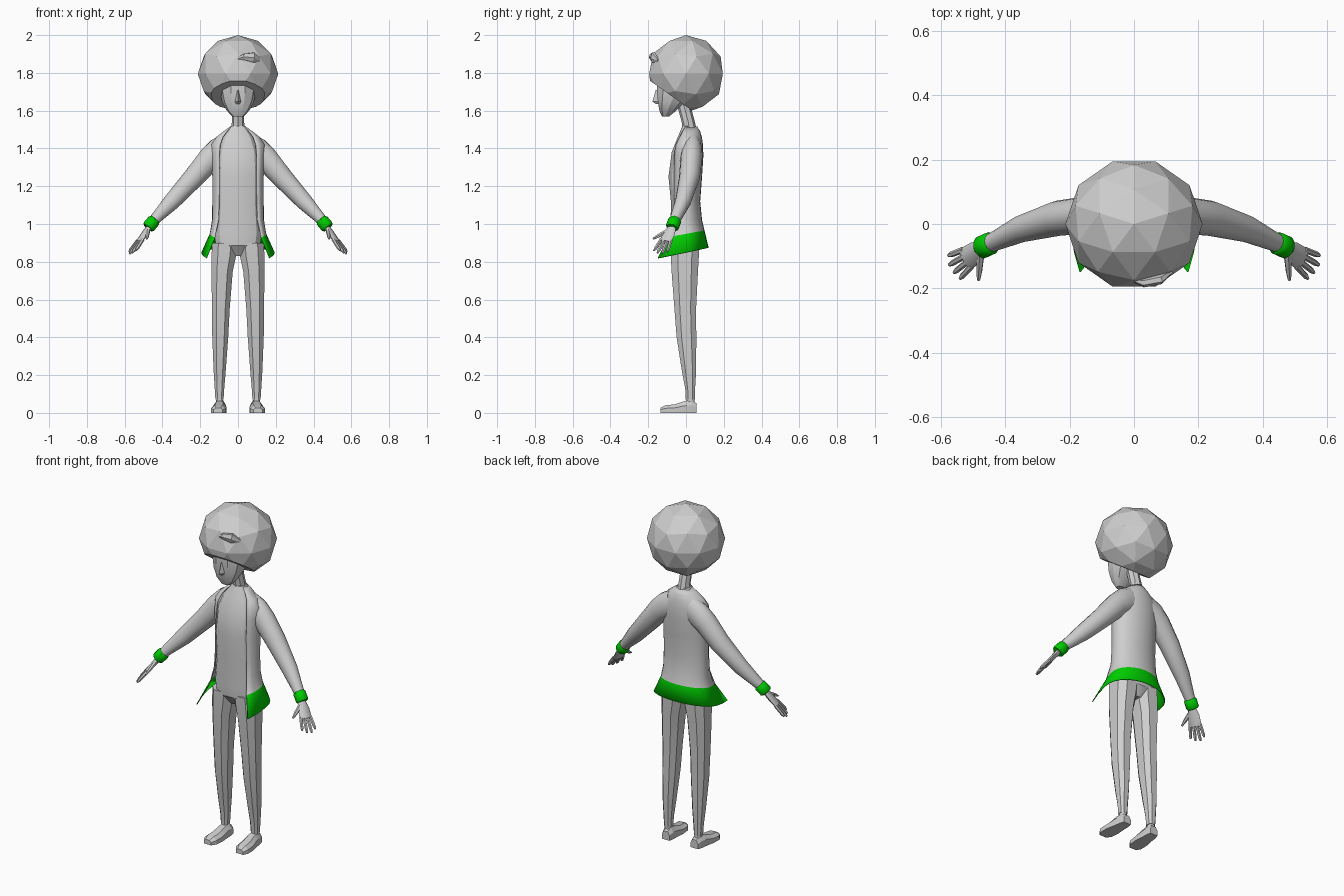
import bpy, bmesh, math
from mathutils import Vector, Matrix

cube = bpy.data.objects.get("Cube")
if cube:
    bpy.data.objects.remove(cube, do_unlink=True)


def material(name, rgb):
    m = bpy.data.materials.new(name)
    m.use_nodes = True
    m.diffuse_color = (*rgb, 1)
    m.node_tree.nodes["Principled BSDF"].inputs["Base Color"].default_value = (*rgb, 1)
    return m


GREY = material("light grey", (0.62, 0.62, 0.62))
GREEN = material("bright green", (0, 0.6, 0))


def finish(name, bm, mats=(GREY,), smooth=None):
    bmesh.ops.recalc_face_normals(bm, faces=bm.faces)
    mesh = bpy.data.meshes.new(name)
    bm.to_mesh(mesh)
    bm.free()
    for m in mats:
        mesh.materials.append(m)
    ob = bpy.data.objects.new(name, mesh)
    bpy.context.collection.objects.link(ob)
    if smooth:
        bpy.ops.object.select_all(action='DESELECT')
        ob.select_set(True)
        bpy.context.view_layer.objects.active = ob
        bpy.ops.object.shade_smooth_by_angle(angle=math.radians(smooth))
    return ob


def loft(name, rings, mats=(GREY,), smooth=None, side=1, closed=True):
    """Skin a list of point rings; side=-1 mirrors across x."""
    bm = bmesh.new()
    rows = [[bm.verts.new((p[0] * side, p[1], p[2])) for p in r] for r in rings]
    n = len(rows[0])
    for i, (a, b) in enumerate(zip(rows, rows[1:])):
        for k in range(n if closed else n - 1):
            j = (k + 1) % n
            f = bm.faces.new((a[k], a[j], b[j], b[k]))
            f.material_index = 1 if len(mats) > 1 and i == 0 else 0
    if closed:
        bm.faces.new(rows[0])
        bm.faces.new(rows[-1])
    return finish(name, bm, mats, smooth)


def bow(v, e):
    return math.copysign(abs(v) ** e, v)


def level(z, hw, front, back, n=12, cx=0, e=0.8):
    """Horizontal rounded-box ring."""
    cy, ry = (front + back) / 2, (back - front) / 2
    angles = [2 * math.pi * (k + 0.5) / n for k in range(n)]
    return [(cx + hw * bow(math.sin(t), e), cy - ry * bow(math.cos(t), e), z) for t in angles]


def tube(path, radii, ref, n=10):
    """Rings along a path; radii are (along ref, across ref)."""
    pts = [Vector(p) for p in path]
    rings = []
    for i, p in enumerate(pts):
        t = (pts[min(i + 1, len(pts) - 1)] - pts[max(i - 1, 0)]).normalized()
        u = Vector(ref)
        u = (u - t * u.dot(t)).normalized()
        w = t.cross(u)
        a, b = radii[i]
        rings.append([p + u * a * math.cos(2 * math.pi * k / n) + w * b * math.sin(2 * math.pi * k / n)
                      for k in range(n)])
    return rings


# Shirt and hips
loft("shirt", [level(*r) for r in (
    (0.83, 0.03, -0.05, 0.04), (0.885, 0.12, -0.086, 0.073), (0.95, 0.13, -0.09, 0.075),
    (1.1, 0.12, -0.08, 0.06), (1.25, 0.12, -0.095, 0.07), (1.38, 0.115, -0.078, 0.075),
    (1.46, 0.085, -0.045, 0.07), (1.52, 0.038, -0.02, 0.05))], smooth=25)

# Open coat with a flared hem: height, tilt, half width, front depth, back depth, opening angle
coat_rings = []
for z, tilt, hw, front, back, cut in (
        (0.85, 0.2, 0.195, 0.30, 0.12, 60), (0.948, 0.18, 0.15, 0.17, 0.098, 56),
        (1.02, 0, 0.138, 0.11, 0.085, 50), (1.12, 0, 0.136, 0.095, 0.075, 48),
        (1.25, 0, 0.136, 0.095, 0.085, 47), (1.36, 0, 0.142, 0.09, 0.092, 45),
        (1.42, 0, 0.142, 0.075, 0.09, 42), (1.46, 0, 0.115, 0.05, 0.084, 45),
        (1.49, 0, 0.078, 0.03, 0.075, 50), (1.515, 0, 0.042, 0.01, 0.06, 60)):
    ring = []
    for k in range(19):
        t = math.radians(cut + (360 - 2 * cut) * k / 18)
        y = -math.cos(t) * (front if math.cos(t) > 0 else back)
        ring.append((hw * math.sin(t), y, z + tilt * y))
    coat_rings.append(ring)
coat = loft("coat", coat_rings, (GREY, GREEN), 50, closed=False)
shell = coat.modifiers.new("thickness", 'SOLIDIFY')
shell.thickness = 0.005

# Neck
loft("neck", tube([(0, 0.02, 1.48), (0, 0.012, 1.54), (0, -0.02, 1.66)],
                  [(0.042, 0.04), (0.032, 0.034), (0.032, 0.034)], (1, 0, 0), 8), smooth=30)

# Head and nose
loft("head", [level(*r, 10) for r in (
    (1.568, 0.028, -0.128, -0.09), (1.6, 0.06, -0.143, -0.05), (1.65, 0.085, -0.152, 0.0),
    (1.7, 0.096, -0.158, 0.05), (1.78, 0.1, -0.158, 0.08))], smooth=25)
loft("nose", [[(x * w, y, z) for x, y in ((-1, -0.145), (0, tip), (1, -0.145))]
              for z, w, tip in ((1.635, 0.012, -0.158), (1.648, 0.018, -0.178), (1.71, 0.007, -0.16))])

# Faceted round hair, cut on a slope above the face
bm = bmesh.new()
bmesh.ops.create_icosphere(bm, subdivisions=2, radius=0.207)
bmesh.ops.rotate(bm, cent=(0, 0, 0), matrix=Matrix.Rotation(math.pi / 2, 3, 'Z'), verts=bm.verts)
bmesh.ops.scale(bm, vec=(1.03, 0.99, 0.99), verts=bm.verts)
bmesh.ops.translate(bm, vec=(0, 0, 1.795), verts=bm.verts)
cut = bmesh.ops.bisect_plane(bm, geom=bm.verts[:] + bm.edges[:] + bm.faces[:], plane_co=(0, 0.03, 1.602),
                             plane_no=(0, 0.58, 0.82), clear_inner=True)
bmesh.ops.holes_fill(bm, edges=[e for e in cut["geom_cut"] if isinstance(e, bmesh.types.BMEdge)])
finish("hair", bm)

# Small curl on the front of the hair
loft("hair_curl", tube([(0.0, -0.175, 1.875), (0.03, -0.183, 1.885), (0.08, -0.172, 1.882), (0.115, -0.148, 1.865)],
                       [(0.006, 0.006), (0.014, 0.018), (0.016, 0.03), (0.006, 0.01)], (0, 1, 0), 6))

SPREAD = Vector((0.45, 0.85, -0.1)).normalized()
REACH = Vector((0.56, -0.38, -0.8)).normalized()

for side, word in ((1, "left"), (-1, "right")):
    # Sleeve
    loft(word + "_sleeve", tube(
        [(0.05, 0.035, 1.41), (0.1, 0.033, 1.385), (0.149, 0.028, 1.345), (0.235, 0.018, 1.245),
         (0.349, -0.015, 1.12), (0.435, -0.055, 1.03), (0.468, -0.07, 0.99)],
        [(0.045, 0.075), (0.055, 0.074), (0.058, 0.066), (0.055, 0.057), (0.042, 0.046),
         (0.03, 0.03), (0.026, 0.026)], (0, 1, 0), 14), smooth=60, side=side)
    # Wristband
    loft(word + "_wristband", tube(
        [(0.441, -0.058, 1.023), (0.446, -0.06, 1.017), (0.472, -0.072, 0.986), (0.477, -0.074, 0.98)],
        [(0.029, 0.029), (0.036, 0.035), (0.036, 0.035), (0.029, 0.029)], (0, 1, 0), 12),
        (GREEN,), 40, side)
    # Palm, four fingers and thumb
    wrist = Vector((0.465, -0.07, 0.99))
    knuckle = wrist + REACH * 0.11
    loft(word + "_palm", tube([wrist, wrist + REACH * 0.05, knuckle],
                              [(0.02, 0.016), (0.034, 0.014), (0.037, 0.011)], SPREAD, 8), smooth=40, side=side)
    for i, length in enumerate((0.078, 0.095, 0.092, 0.08)):
        base = knuckle + SPREAD * (0.019 * (1.5 - i)) - REACH * 0.012
        aim = (REACH + SPREAD * 0.1 * (1.5 - i)).normalized()
        loft(f"{word}_finger_{i + 1}", tube([base, base + aim * length * 0.8, base + aim * length],
             [(0.01, 0.01), (0.009, 0.009), (0.005, 0.004)], SPREAD, 6), side=side, smooth=40)
    base = wrist + REACH * 0.035 - SPREAD * 0.015
    aim = (REACH - SPREAD * 0.95).normalized()
    loft(word + "_thumb", tube([base, base + aim * 0.06, base + aim * 0.09],
         [(0.013, 0.012), (0.01, 0.009), (0.005, 0.005)], REACH, 6), side=side, smooth=40)

    # Trouser leg: height, half width, front, back, centre
    loft(word + "_trouser_leg", [level(z, hw, f, b, 8, cx) for z, hw, f, b, cx in (
        (0.07, 0.023, -0.003, 0.048, 0.098), (0.13, 0.027, -0.006, 0.05, 0.098),
        (0.22, 0.034, -0.024, 0.056, 0.097), (0.4, 0.045, -0.053, 0.058, 0.094),
        (0.55, 0.05, -0.065, 0.057, 0.091), (0.75, 0.06, -0.081, 0.068, 0.084),
        (0.83, 0.069, -0.085, 0.073, 0.075), (0.9, 0.072, -0.087, 0.075, 0.07))], smooth=25, side=side)
    loft(word + "_ankle", [level(z, 0.019, 0.002, 0.046, 8, 0.098) for z in (0.03, 0.11)],
         smooth=50, side=side)
    # Shoe, turned slightly outward
    loft(word + "_shoe", [[(0.097 - 0.06 * y + x * w, y, z * h) for x, z in
                           ((-1, 0), (1, 0), (1, 0.6), (0.5, 1), (-0.5, 1), (-1, 0.6))]
                          for y, w, h in ((0.056, 0.024, 0.05), (0.03, 0.031, 0.068), (-0.01, 0.034, 0.062),
                                          (-0.06, 0.041, 0.045), (-0.11, 0.039, 0.04), (-0.136, 0.024, 0.027))],
         smooth=25, side=side)
